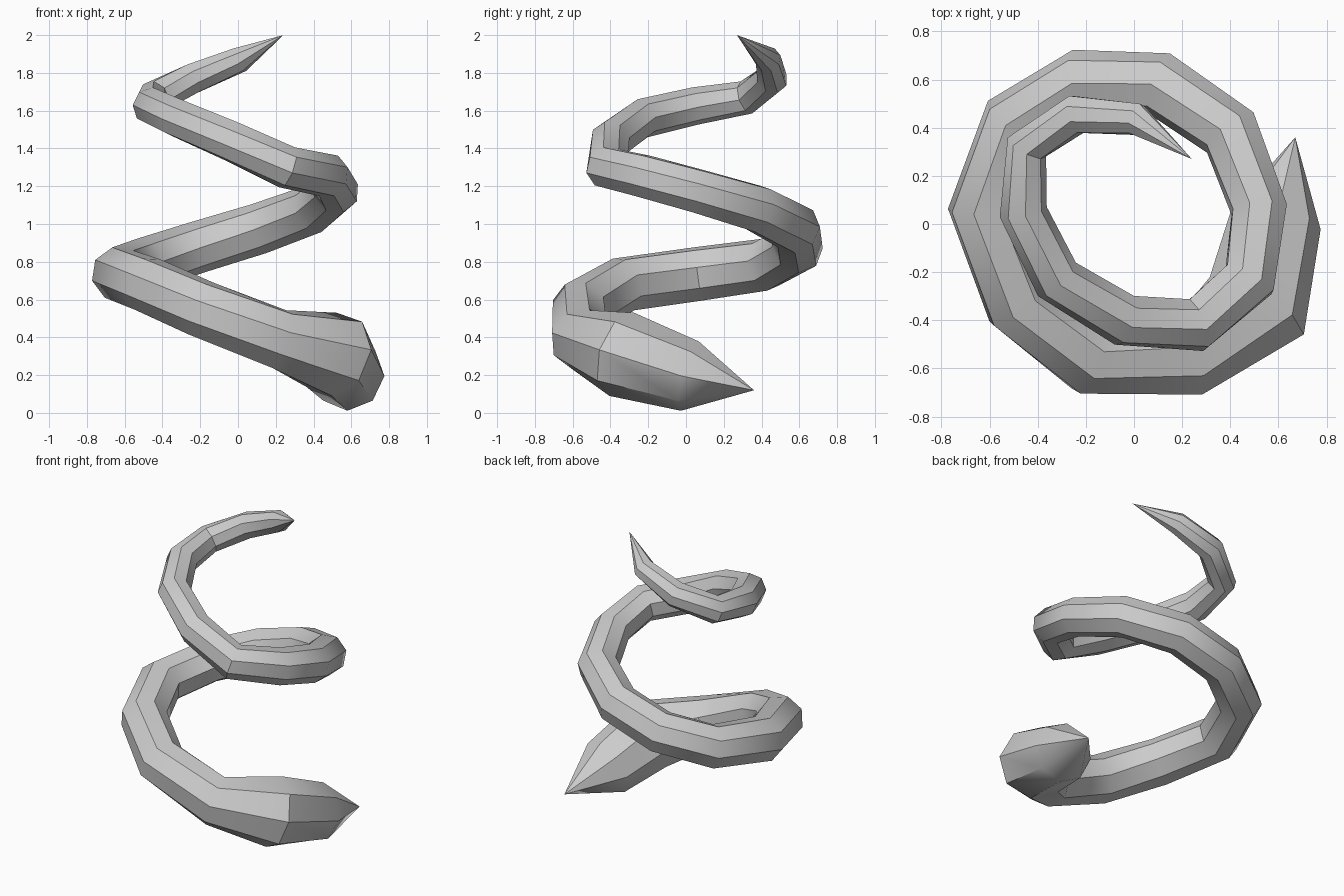
import bpy
import bmesh
import math
from mathutils import Vector

SIDES = 8
TWIST = math.radians(6.2)  # roll of the section from one ring to the next

# Centre line of the coil: x, y, z and thickness radius, from thick end to thin tip
COIL = [
    (.67, .36, .12, 0),
    (.59, .02, .195, .19), (.51, -.34, .31, .23), (.22, -.56, .39, .165),
    (-.19, -.56, .55, .155), (-.48, -.33, .68, .15), (-.63, .06, .735, .147),
    (-.5, .42, .785, .142), (-.22, .59, .875, .138), (.11, .58, .975, .135),
    (.4, .38, 1.08, .13), (.52, .06, 1.175, .122), (.48, -.23, 1.255, .118),
    (.26, -.42, 1.3, .115), (-.04, -.4, 1.44, .11), (-.32, -.23, 1.56, .105),
    (-.46, .05, 1.625, .1), (-.445, .32, 1.67, .09), (-.24, .455, 1.77, .085),
    (.01, .435, 1.87, .07),
    (.24, .27, 2, 0),
]


def make_material(name, colour):
    mat = bpy.data.materials.new(name)
    mat.use_nodes = True
    mat.diffuse_color = colour
    mat.node_tree.nodes["Principled BSDF"].inputs["Base Color"].default_value = colour
    return mat


def add_ring(bm, centre, tangent, radius, roll):
    """Octagonal section square to the path; roll zero points outward."""
    outward = Vector((-tangent.y, tangent.x, 0)).normalized()
    upward = tangent.cross(outward).normalized()
    if upward.z < 0:
        upward.negate()
    ring = []
    for i in range(SIDES):
        a = roll + math.tau * i / SIDES
        ring.append(bm.verts.new(centre + radius * (math.cos(a) * outward + math.sin(a) * upward)))
    return ring


def build_tapered_tube(name, path, mat):
    """Sweep the section along the path and close both ends to points."""
    bm = bmesh.new()
    points = [Vector(p[:3]) for p in path]
    rings = []
    for k in range(1, len(path) - 1):
        before = (points[k] - points[k - 1]).normalized()
        after = (points[k + 1] - points[k]).normalized()
        rings.append(add_ring(bm, points[k], (before + after).normalized(),
                              path[k][3], TWIST * (k - 1)))
    for low, high in zip(rings, rings[1:]):
        for i in range(SIDES):
            j = (i + 1) % SIDES
            bm.faces.new((low[i], low[j], high[j], high[i]))
    for tip, ring in ((points[0], rings[0]), (points[-1], rings[-1])):
        apex = bm.verts.new(tip)
        for i in range(SIDES):
            bm.faces.new((apex, ring[i], ring[(i + 1) % SIDES]))
    bmesh.ops.recalc_face_normals(bm, faces=bm.faces)
    mesh = bpy.data.meshes.new(name)
    bm.to_mesh(mesh)
    bm.free()
    mesh.materials.append(mat)
    obj = bpy.data.objects.new(name, mesh)
    bpy.context.collection.objects.link(obj)
    return obj


# Remove the default object
cube = bpy.data.objects.get("Cube")
if cube:
    bpy.data.objects.remove(cube, do_unlink=True)

# Spiral coil, smooth along its length with crisp lengthwise ridges
grey = make_material("light_grey", (.6, .6, .6, 1))
coil = build_tapered_tube("spiral_coil", COIL, grey)
bpy.ops.object.select_all(action="DESELECT")
coil.select_set(True)
bpy.context.view_layer.objects.active = coil
bpy.ops.object.shade_smooth_by_angle(angle=math.radians(40))
